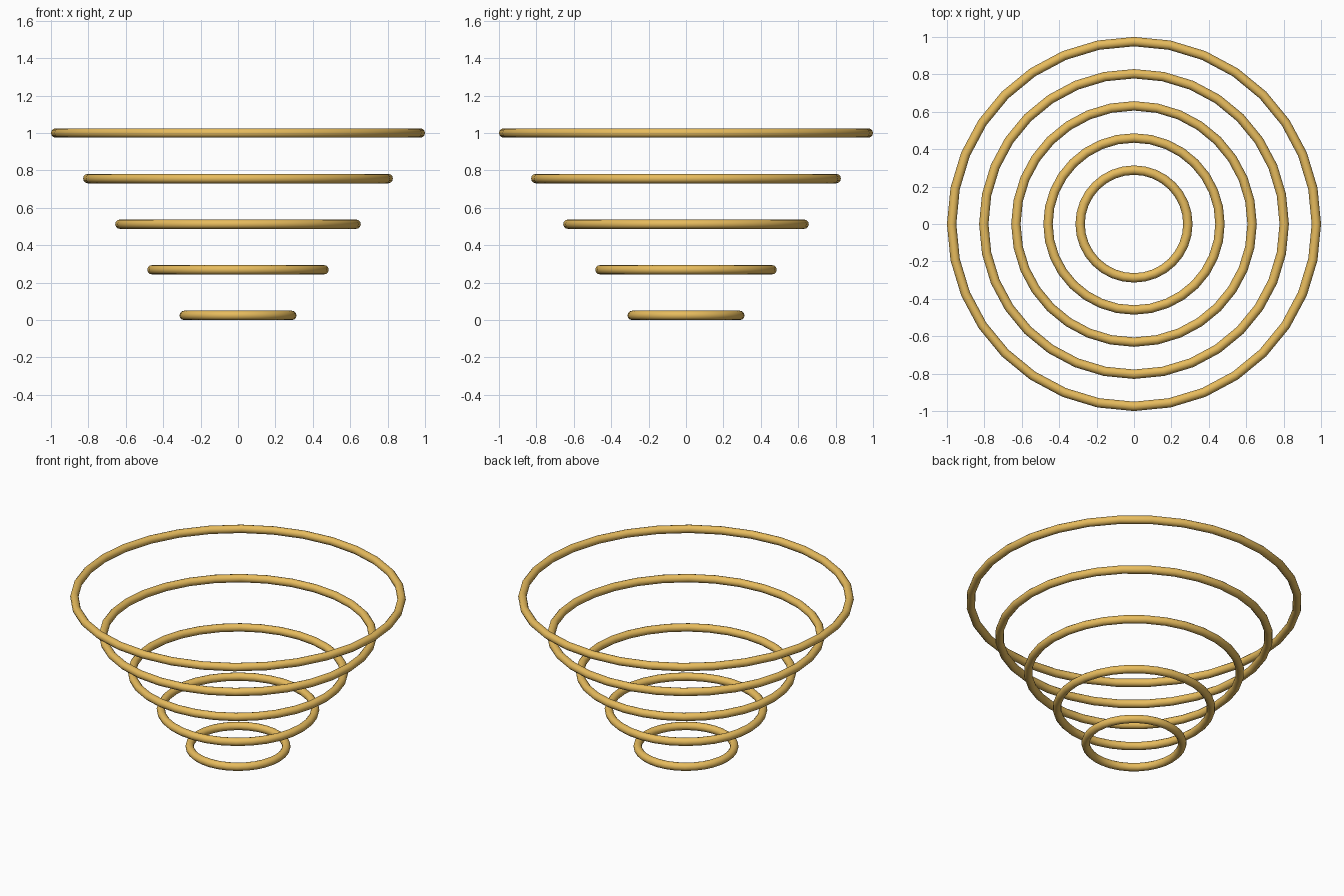
import bpy

if "Cube" in bpy.data.objects:
    bpy.data.objects.remove(bpy.data.objects["Cube"])

RINGS = 5
TUBE = 0.025
R_BOTTOM, R_TOP = 0.288, 0.975
Z_BOTTOM, Z_TOP = 0.025, 1.0

mat = bpy.data.materials.new("brass")
mat.diffuse_color = (0.80, 0.50, 0.11, 1)
mat.use_nodes = True
mat.node_tree.nodes["Principled BSDF"].inputs["Base Color"].default_value = mat.diffuse_color

# Stack of rings widening evenly towards the top
for i in range(RINGS):
    t = i / (RINGS - 1)
    bpy.ops.mesh.primitive_torus_add(
        major_segments=32, minor_segments=12,
        major_radius=R_BOTTOM + (R_TOP - R_BOTTOM) * t,
        minor_radius=TUBE,
        location=(0, 0, Z_BOTTOM + (Z_TOP - Z_BOTTOM) * t))
    ring = bpy.context.object
    ring.name = f"ring_{i + 1}"
    ring.data.materials.append(mat)
    bpy.ops.object.shade_smooth()
